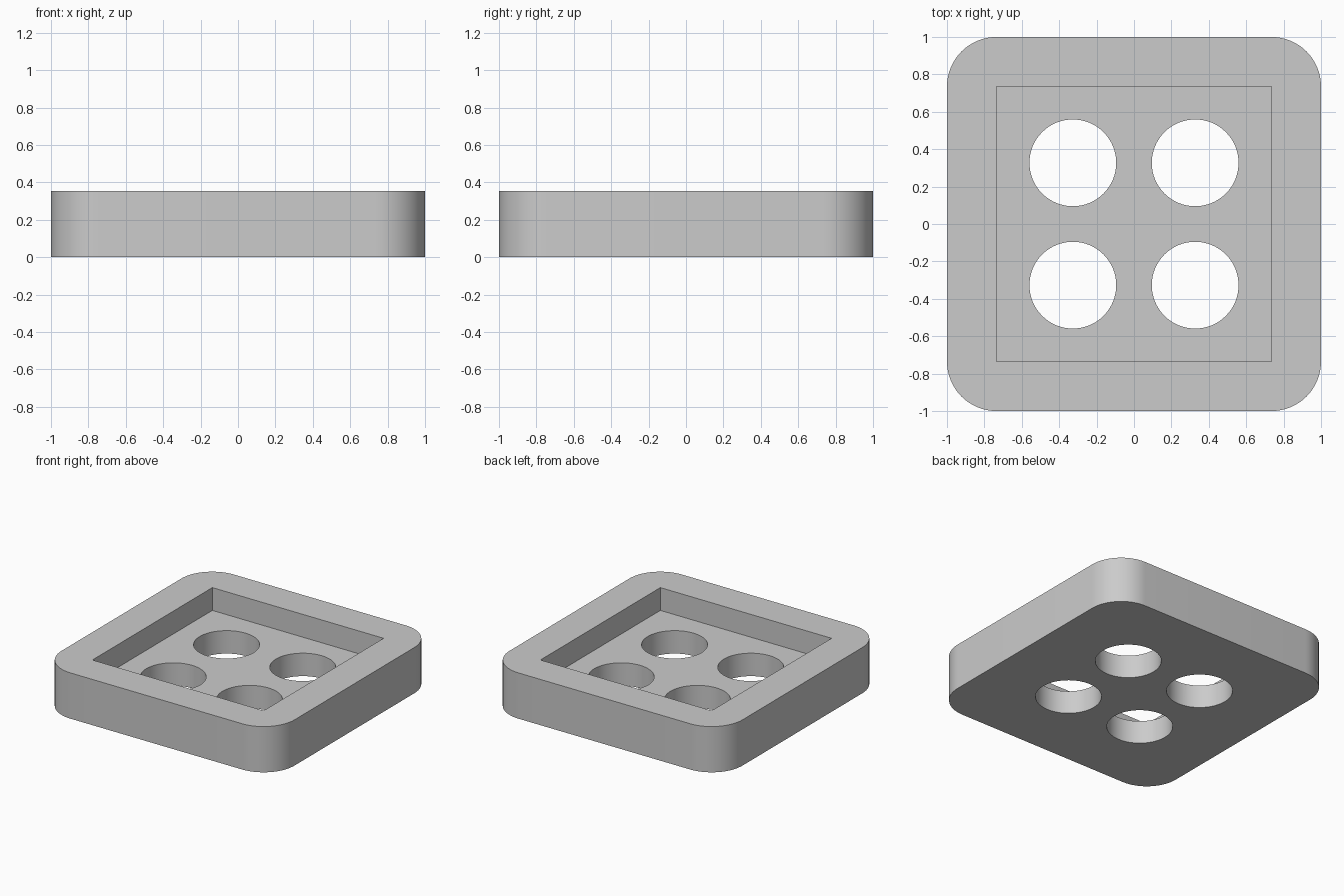
import bpy
import math

HEIGHT = 0.355
FLOOR = 0.178
CORNER = 0.265
POCKET = 1.47
HOLE_RADIUS = 0.232
HOLE_OFFSET = 0.327

default = bpy.data.objects.get("Cube")
if default:
    bpy.data.objects.remove(default, do_unlink=True)

# Single grey finish
grey = bpy.data.materials.new("plain_grey")
grey.use_nodes = True
colour = (0.6, 0.6, 0.6, 1)
grey.diffuse_color = colour
grey.node_tree.nodes["Principled BSDF"].inputs["Base Color"].default_value = colour


def box(name, size, z_low, z_high):
    bpy.ops.mesh.primitive_cube_add(size=1, location=(0, 0, (z_low + z_high) / 2))
    obj = bpy.context.object
    obj.name = name
    obj.scale = (size, size, z_high - z_low)
    bpy.ops.object.transform_apply(location=True, rotation=False, scale=True)
    return obj


def cut(target, cutter):
    mod = target.modifiers.new("cut", "BOOLEAN")
    mod.operation = "DIFFERENCE"
    mod.solver = "EXACT"
    mod.object = cutter
    bpy.context.view_layer.objects.active = target
    bpy.ops.object.modifier_apply(modifier=mod.name)
    bpy.data.objects.remove(cutter, do_unlink=True)


# Tray body with rounded vertical corners
tray = box("tray", 2, 0, HEIGHT)
tray.data.materials.append(grey)
weights = tray.data.attributes.new("bevel_weight_edge", "FLOAT", "EDGE")
for edge in tray.data.edges:
    a, b = (tray.data.vertices[i].co for i in edge.vertices)
    weights.data[edge.index].value = float(abs(a.z - b.z) > 0.1)
bevel = tray.modifiers.new("rounded_corners", "BEVEL")
bevel.limit_method = "WEIGHT"
bevel.width = CORNER
bevel.segments = 16
bpy.ops.object.modifier_apply(modifier=bevel.name)

# Square pocket open at the top
cut(tray, box("pocket_cutter", POCKET, FLOOR, HEIGHT + 0.2))

# Four round through holes in the pocket floor
for sx in (-1, 1):
    for sy in (-1, 1):
        bpy.ops.mesh.primitive_cylinder_add(
            vertices=64, radius=HOLE_RADIUS, depth=1,
            location=(sx * HOLE_OFFSET, sy * HOLE_OFFSET, 0))
        cut(tray, bpy.context.object)

# Smooth curved walls, crisp edges
bpy.ops.object.select_all(action="DESELECT")
tray.select_set(True)
bpy.context.view_layer.objects.active = tray
bpy.ops.object.shade_smooth_by_angle(angle=math.radians(30))
